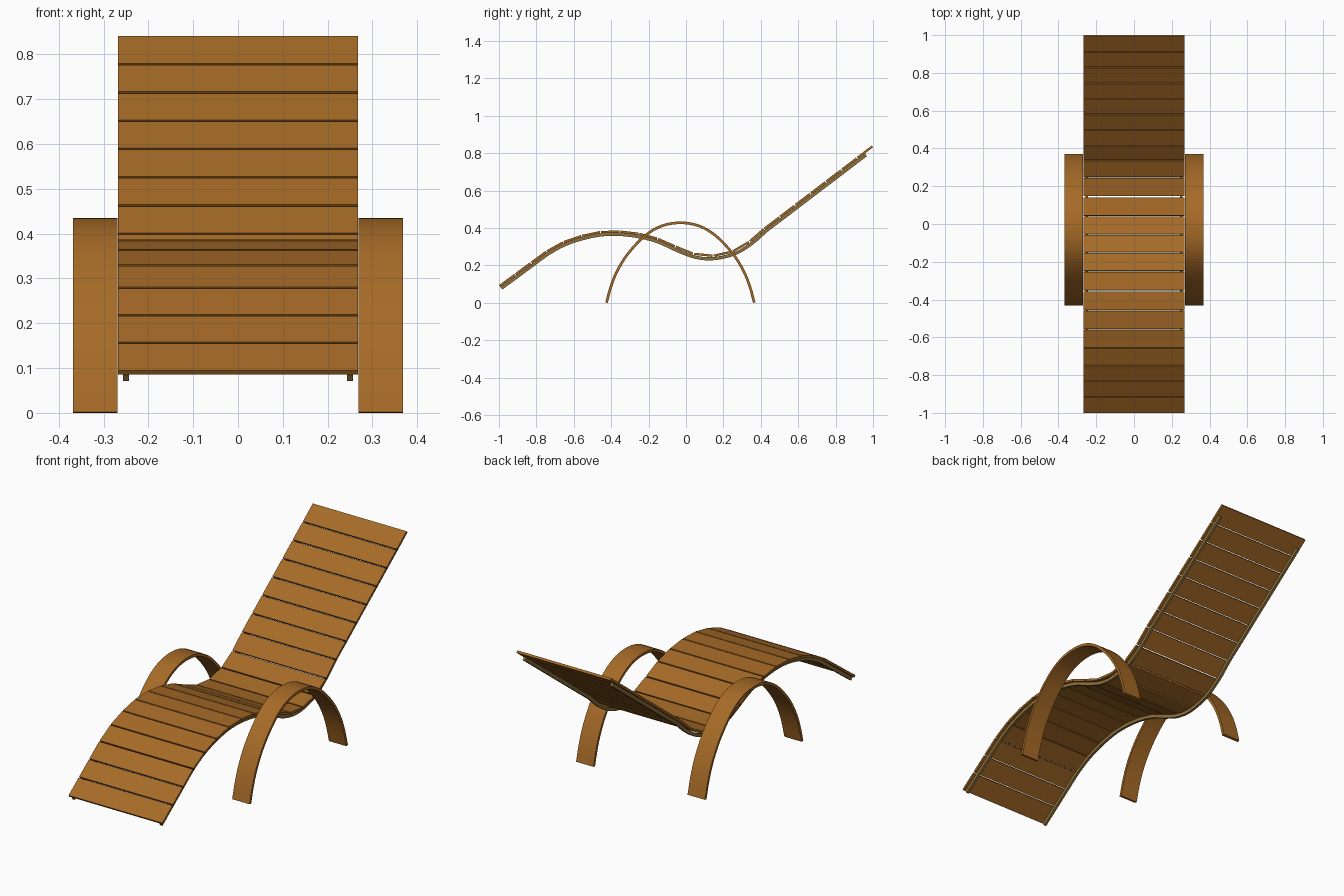
import bpy, bmesh
from mathutils import Vector

if "Cube" in bpy.data.objects:
    bpy.data.objects.remove(bpy.data.objects["Cube"])


def material(name, rgb):
    m = bpy.data.materials.new(name)
    m.diffuse_color = (*rgb, 1)
    m.use_nodes = True
    m.node_tree.nodes["Principled BSDF"].inputs["Base Color"].default_value = m.diffuse_color
    return m


WOOD = material("warm wood", (0.38, 0.145, 0.02))
RAIL = material("olive wood", (0.27, 0.165, 0.045))


def spline(pts, n=12):
    """Catmull-Rom curve through (y, z) points."""
    p = [Vector(a) for a in pts]
    p = [2 * p[0] - p[1]] + p + [2 * p[-1] - p[-2]]
    out = []
    for i in range(1, len(p) - 2):
        a, b, c, d = p[i - 1:i + 3]
        for k in range(n):
            t = k / n
            out.append(0.5 * (2 * b + (c - a) * t + (2 * a - 5 * b + 4 * c - d) * t**2
                              + (3 * b - a - 3 * c + d) * t**3))
    return out + [p[-2]]


def resample(path, start, end, count):
    """Evenly spaced points between two arc lengths."""
    out = []
    for i in range(count + 1):
        s = start + (end - start) * i / count
        for a, b in zip(path, path[1:]):
            seg = (b - a).length
            if s <= seg or b is path[-1]:
                out.append(a + (b - a) * (s / seg))
                break
            s -= seg
    return out


def strip(name, path, x0, x1, top, bottom, mat, smooth=True):
    """Sweep a rectangular section along a (y, z) path; offsets run along the normal."""
    bm = bmesh.new()
    rings = []
    for i, p in enumerate(path):
        t = (path[min(i + 1, len(path) - 1)] - path[max(i - 1, 0)]).normalized()
        nrm = Vector((-t.y, t.x))
        ring = []
        for x, o in ((x0, top), (x1, top), (x1, bottom), (x0, bottom)):
            q = p + nrm * o
            ring.append(bm.verts.new((x, q.x, max(q.y, 0))))
        rings.append(ring)
    for a, b in zip(rings, rings[1:]):
        for k in range(4):
            j = (k + 1) % 4
            bm.faces.new((a[k], a[j], b[j], b[k]))
    bm.faces.new(rings[0])
    bm.faces.new(rings[-1])
    bmesh.ops.recalc_face_normals(bm, faces=bm.faces[:])
    me = bpy.data.meshes.new(name)
    bm.to_mesh(me)
    bm.free()
    me.materials.append(mat)
    ob = bpy.data.objects.new(name, me)
    bpy.context.collection.objects.link(ob)
    if smooth:
        bpy.ops.object.select_all(action='DESELECT')
        ob.select_set(True)
        bpy.context.view_layer.objects.active = ob
        bpy.ops.object.shade_smooth_by_angle()
    return ob


# Side profile of the lounging surface (y, z)
seat = spline([(-1, .095), (-.91, .161), (-.83, .22), (-.74, .285), (-.65, .333),
               (-.55, .366), (-.45, .385), (-.35, .387), (-.24, .373), (-.14, .345),
               (-.04, .300), (.05, .266), (.14, .257), (.25, .281), (.34, .335),
               (.42, .405), (.51, .473), (.6, .542), (.8, .694), (.993, .841)])
length = sum((b - a).length for a, b in zip(seat, seat[1:]))

# Cross slats, each a flat board
COUNT, GAP = 22, 0.006
joints = resample(seat, 0, length, COUNT)
for i, (a, b) in enumerate(zip(joints, joints[1:])):
    d = (b - a).normalized() * GAP / 2
    lo = a if i == 0 else a + d
    hi = b if i == COUNT - 1 else b - d
    strip(f"slat_{i + 1}", [lo, hi], -.268, .268, 0, -.012, WOOD, False)

# Two bent rails under the slats
rail_path = resample(seat, 0, length - .055, 90)
for side, c in (("left", -.25), ("right", .25)):
    strip(f"{side}_rail", rail_path, c - .0065, c + .0065, -.0125, -.030, RAIL)

# Arched armrests that form the legs
half = [(.395, 0), (.372, .085), (.338, .17), (.28, .263), (.19, .358), (.1, .411)]
arch = spline([(-.03 - y, z) for y, z in half] + [(-.03, .428)]
              + [(-.03 + y, z) for y, z in reversed(half)], 4)
for side, x0, x1 in (("left", -.368, -.269), ("right", .269, .368)):
    strip(f"{side}_arm_arch", arch, x0, x1, .007, -.007, WOOD)
